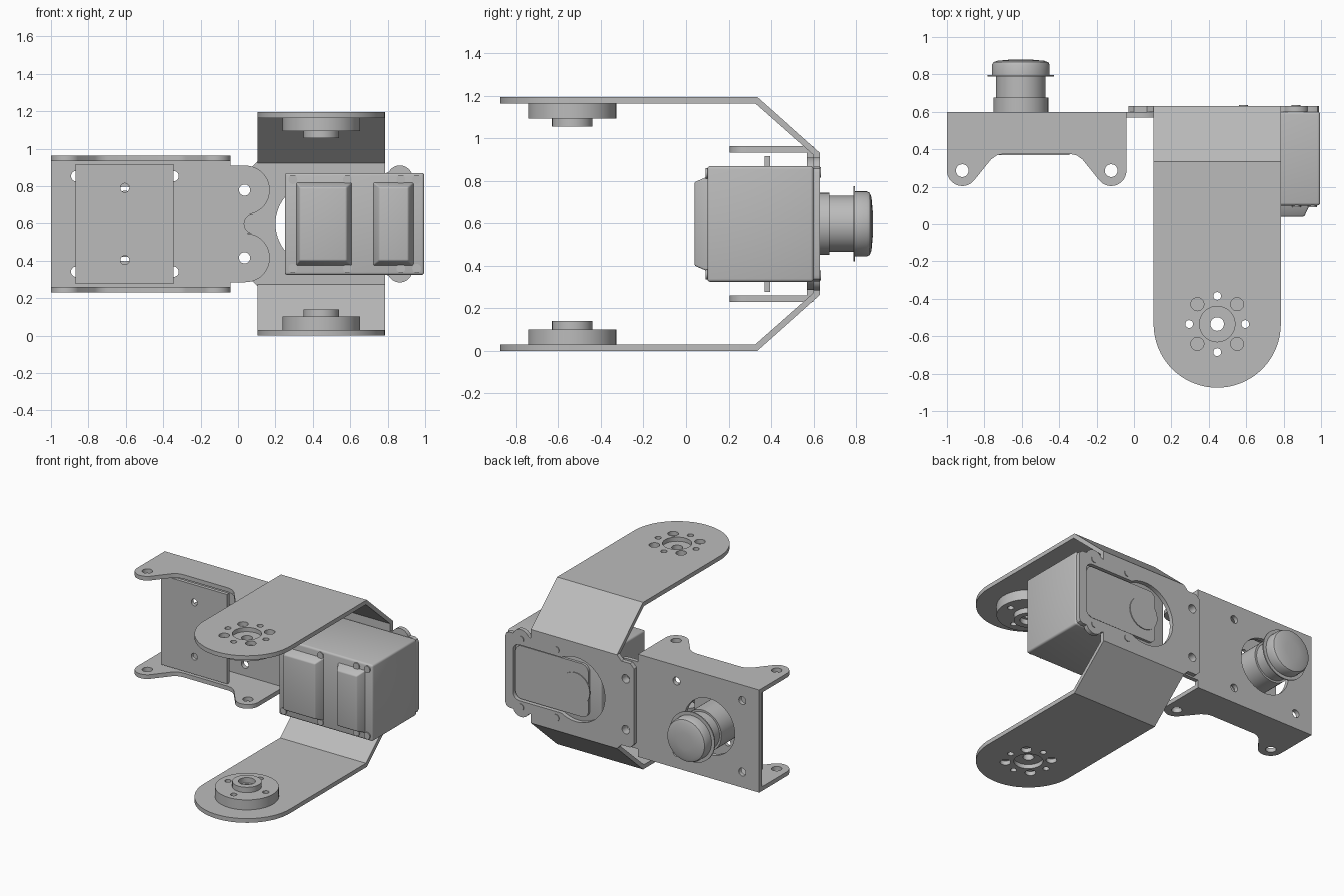
import bpy, bmesh, math
from mathutils import Vector

if "Cube" in bpy.data.objects:
    bpy.data.objects.remove(bpy.data.objects["Cube"], do_unlink=True)

grey = bpy.data.materials.new("metal grey")
grey.use_nodes = True
COL = (0.5, 0.5, 0.5, 1)
grey.diffuse_color = COL
grey.node_tree.nodes["Principled BSDF"].inputs["Base Color"].default_value = COL

C = 0.5975  # height of the symmetry plane
SIDES = (("upper", 1), ("lower", -1))


def finish(name, bm):
    bmesh.ops.recalc_face_normals(bm, faces=bm.faces)
    me = bpy.data.meshes.new(name)
    bm.to_mesh(me)
    bm.free()
    me.shade_smooth()
    me.set_sharp_from_angle(angle=0.55)
    me.materials.clear()
    me.materials.append(grey)
    ob = bpy.data.objects.new(name, me)
    bpy.context.scene.collection.objects.link(ob)
    return ob


def arc(cx, cy, r, a0, a1, n=20):
    angles = [math.radians(a0 + (a1 - a0) * i / n) for i in range(n + 1)]
    return [(cx + r * math.cos(a), cy + r * math.sin(a)) for a in angles]


def circle(cx, cy, r, n=32):
    return arc(cx, cy, r, 0, 360, n)[:-1]


def mirrored(half):
    """Close a half outline, given as (x, height above C), across C."""
    return ([(x, C + h) for x, h in half]
            + [(x, C - h) for x, h in reversed(half) if h > 1e-4])


def plate(name, outline, axis, lo, hi, holes=()):
    """Extrude an outline with holes along an axis, from lo to hi."""
    cu = bpy.data.curves.new(name, 'CURVE')
    cu.dimensions, cu.fill_mode = '2D', 'BOTH'
    cu.extrude = (hi - lo) / 2
    for loop in [outline, *holes]:
        sp = cu.splines.new('POLY')
        sp.points.add(len(loop) - 1)
        for p, (u, v) in zip(sp.points, loop):
            p.co = (u, v, 0, 1)
        sp.use_cyclic_u = True
    tmp = bpy.data.objects.new(name + " helper", cu)
    bpy.context.scene.collection.objects.link(tmp)
    dg = bpy.context.evaluated_depsgraph_get()
    me = bpy.data.meshes.new_from_object(tmp.evaluated_get(dg))
    bm = bmesh.new()
    bm.from_mesh(me)
    bpy.data.objects.remove(tmp)
    bpy.data.curves.remove(cu)
    bpy.data.meshes.remove(me)
    bmesh.ops.remove_doubles(bm, verts=bm.verts, dist=1e-5)
    for vert in bm.verts:
        u, v, w = vert.co
        w += (lo + hi) / 2
        vert.co = {'x': (w, u, v), 'y': (u, w, v), 'z': (u, v, w)}[axis]
    return finish(name, bm)


def block(name, lo, hi, bevel=0.0, taper=(0, 0, 0)):
    """Box whose front is drawn in by taper = (left, right, top and bottom)."""
    bm = bmesh.new()
    bmesh.ops.create_cube(bm, size=1)
    lo, hi = Vector(lo), Vector(hi)
    for v in bm.verts:
        s = v.co.copy()
        v.co = (lo + hi) / 2 + s * (hi - lo)
        if s.y < 0:
            v.co.x += taper[0] if s.x < 0 else -taper[1]
            v.co.z -= math.copysign(taper[2], s.z)
    if bevel:
        bmesh.ops.bevel(bm, geom=bm.edges[:], offset=bevel, segments=3,
                        profile=0.5, affect='EDGES')
    return finish(name, bm)


def lathe(name, profile, x, z, n=48):
    """Turn (radius, y) points around a line along y."""
    bm = bmesh.new()
    vs = [bm.verts.new((x + r, y, z)) for r, y in profile]
    es = [bm.edges.new(pair) for pair in zip(vs, vs[1:])]
    bmesh.ops.spin(bm, geom=vs + es, cent=(x, 0, z), axis=(0, 1, 0),
                   angle=2 * math.pi, steps=n, use_merge=False)
    bmesh.ops.remove_doubles(bm, verts=bm.verts, dist=1e-4)
    return finish(name, bm)


# Fork back plate with side tabs and a keyhole opening
opening = mirrored(arc(0.43, 0, 0.23, 180, 60) + arc(0.88, 0.15, 0.05, 90, 0, 6))
half = [(-0.03, 0.27), (0, 0.3), (0.07, 0.3), (0.105, 0.335), (0.785, 0.335),
        (0.785, 0.27)] + arc(0.865, 0.245, 0.068, 150, 22) + \
       [(0.96, 0.27), (0.982, 0.26), (0.99, 0.24)]
joint_holes = [circle(0.035, C + s * 0.182, 0.03) for _, s in SIDES]
plate("fork_back", mirrored(half), 'y', 0.6, 0.63, [opening] + joint_holes)

# Fork arms, bends and round horns
FX, FY = 0.445, -0.535
arm = [(0.105, 0.335)] + arc(FX, FY, 0.34, 180, 360, 40) + [(0.785, 0.335)]
ring = [(FX + 0.15 * math.cos(k * math.pi / 4), FY + 0.15 * math.sin(k * math.pi / 4))
        for k in range(8)]
small = [circle(x, y, 0.021, 16) for x, y in ring[::2]]
large = [circle(x, y, 0.035, 20) for x, y in ring[1::2]]
slope = [(0.335, 0.5975), (0.63, 0.335), (0.6, 0.325), (0.325, 0.5675)]


def layer(name, outline, s, a, b, holes):
    lo, hi = sorted((C + s * a, C + s * b))
    plate(name, outline, 'z', lo, hi, holes)


for side, s in SIDES:
    layer(side + "_fork_arm", arm, s, 0.5675, 0.5975,
          [circle(FX, FY, 0.095)] + small + large)
    plate(side + "_fork_bend", [(y, C + s * h) for y, h in slope], 'x', 0.105, 0.785)
    layer(side + "_horn", circle(FX, FY, 0.207, 56), s, 0.496, 0.5675,
          [circle(FX, FY, 0.036)] + small)
    layer(side + "_horn_hub", circle(FX, FY, 0.095), s, 0.458, 0.496,
          [circle(FX, FY, 0.055)])

# Side bracket: back plate with two round ears, and two footed flanges
BX = -0.605
half = [(-1, 0.367), (-0.04, 0.367), (-0.04, 0.312)] + \
    arc(0.04, 0.182, 0.13, 90, -90, 24) + arc(0.085, 0, 0.052, 90, 180, 8)
corner_holes = [circle(x, C + s * 0.256, 0.028, 20)
                for x in (-0.865, -0.345) for _, s in SIDES]
plate("bracket_back", mirrored(half), 'y', 0.57, 0.6,
      [circle(BX, C, 0.2, 40)] + corner_holes + joint_holes)
foot = [(-1, 0.6)] + arc(-0.918, 0.286, 0.082, 180, 318) + \
    [(-0.765, 0.345), (-0.735, 0.367), (-0.7, 0.375)]
flange = foot + [(-1.04 - x, y) for x, y in reversed(foot)]
for side, s in SIDES:
    layer(side + "_bracket_flange", flange, s, 0.337, 0.367,
          [circle(x, 0.286, 0.034) for x in (-0.918, -0.122)])

# Switch board standing inside the bracket
board = [(-0.87, C - 0.32), (-0.345, C - 0.32), (-0.345, C + 0.32), (-0.87, C + 0.32)]
plate("switch_board", board, 'y', 0.37, 0.395,
      [circle(BX, C + s * 0.194, 0.024, 20) for _, s in SIDES])

# Push button: body, neck, thin collar and domed cap
lathe("push_button", [(0, 0.395), (0.147, 0.395), (0.147, 0.675), (0.133, 0.675),
                      (0.133, 0.788), (0.178, 0.788), (0.178, 0.796), (0.154, 0.796),
                      (0.154, 0.85), (0.147, 0.865), (0.125, 0.873), (0.06, 0.879),
                      (0, 0.88)], BX, C)

# Servo body with two front ridges, screws and rear cover
block("servo_body", (0.25, 0.1, C - 0.273), (0.995, 0.6, C + 0.273), 0.014)
for name, x0, x1, l, r in (("left", 0.31, 0.61, 0.02, 0.03),
                           ("right", 0.72, 0.94, 0.035, 0.03)):
    block(name + "_servo_ridge", (x0, 0.04, C - 0.225), (x1, 0.105, C + 0.225),
          0.008, (l, r, 0.028))
for side, s in SIDES:
    for i, x in enumerate((0.293, 0.585, 0.87, 0.955)):
        plate(f"{side}_servo_screw_{i + 1}", circle(x, C + s * 0.238, 0.024, 20),
              'y', 0.092, 0.103)
    for i, x in enumerate((0.585, 0.865)):
        plate(f"{side}_rear_screw_{i + 1}", circle(x, C + s * 0.243, 0.024, 20),
              'y', 0.629, 0.635)
cover = mirrored(arc(0.39, 0.14, 0.05, 180, 90, 6) + arc(0.87, 0.14, 0.05, 90, 0, 6))
plate("servo_rear_cover", cover, 'y', 0.595, 0.618)
plate("servo_rear_disc", circle(0.44, C, 0.115, 40), 'y', 0.617, 0.624)
